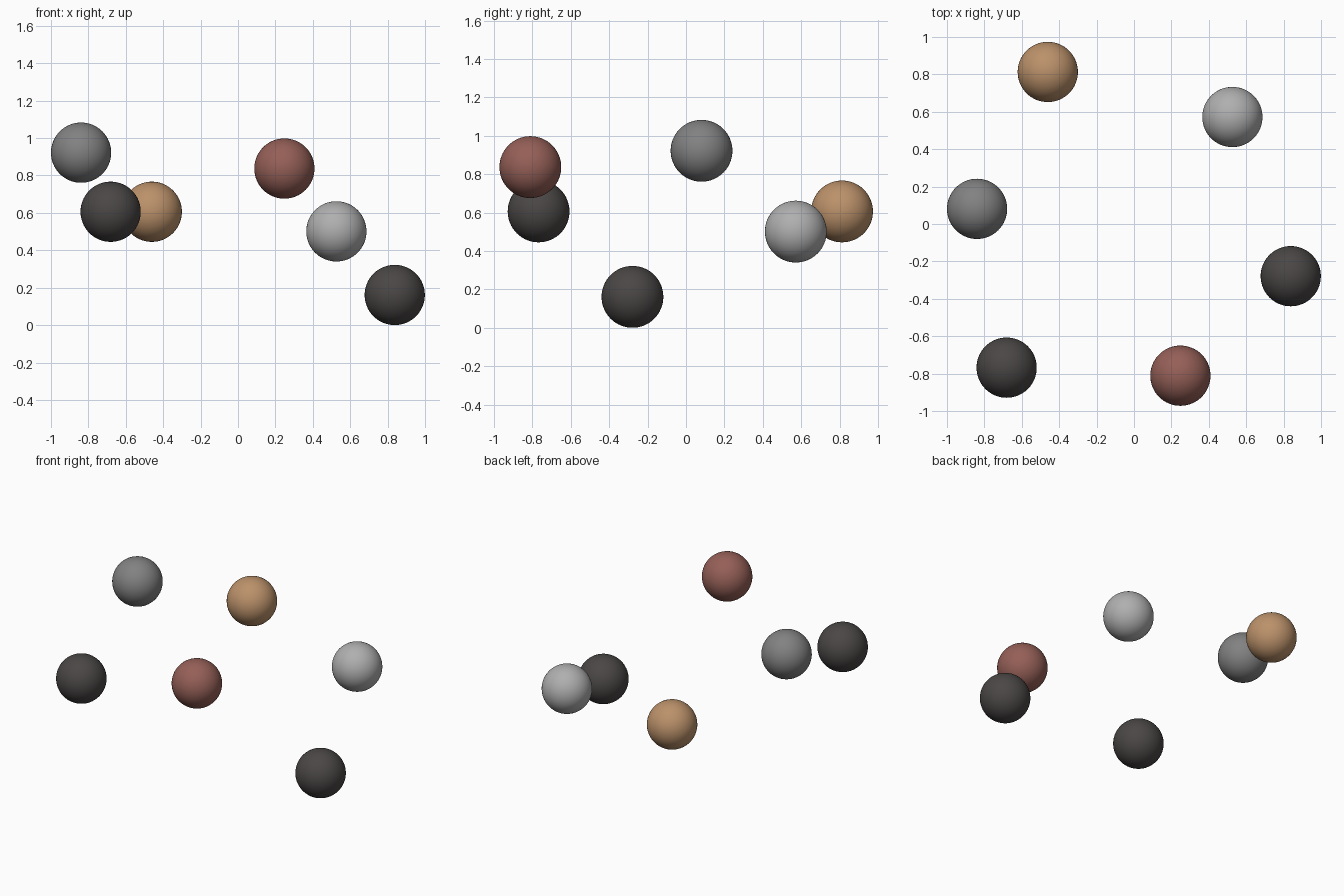
import bpy

if "Cube" in bpy.data.objects:
    bpy.data.objects.remove(bpy.data.objects["Cube"])

RADIUS = 0.161


def material(name, rgb):
    m = bpy.data.materials.new(name)
    m.diffuse_color = (*rgb, 1.0)
    m.use_nodes = True
    m.node_tree.nodes["Principled BSDF"].inputs["Base Color"].default_value = m.diffuse_color
    return m


charcoal = material("charcoal", (0.068, 0.062, 0.060))
mid_grey = material("mid grey", (0.222, 0.222, 0.222))
light_grey = material("light grey", (0.43, 0.43, 0.43))
tan = material("tan", (0.50, 0.285, 0.145))
dull_red = material("dull red", (0.30, 0.115, 0.095))

# Six equal balls floating in a loose ring
balls = [
    ("mid_grey_ball", (-0.839, 0.081, 0.922), mid_grey),
    ("charcoal_ball_left", (-0.681, -0.768, 0.606), charcoal),
    ("tan_ball", (-0.461, 0.813, 0.606), tan),
    ("red_ball", (0.248, -0.811, 0.837), dull_red),
    ("light_grey_ball", (0.526, 0.572, 0.501), light_grey),
    ("charcoal_ball_right", (0.838, -0.279, 0.161), charcoal),
]

for name, centre, mat in balls:
    bpy.ops.mesh.primitive_uv_sphere_add(segments=64, ring_count=32, radius=RADIUS, location=centre)
    ball = bpy.context.object
    ball.name = name
    ball.data.materials.append(mat)
    bpy.ops.object.shade_smooth()
